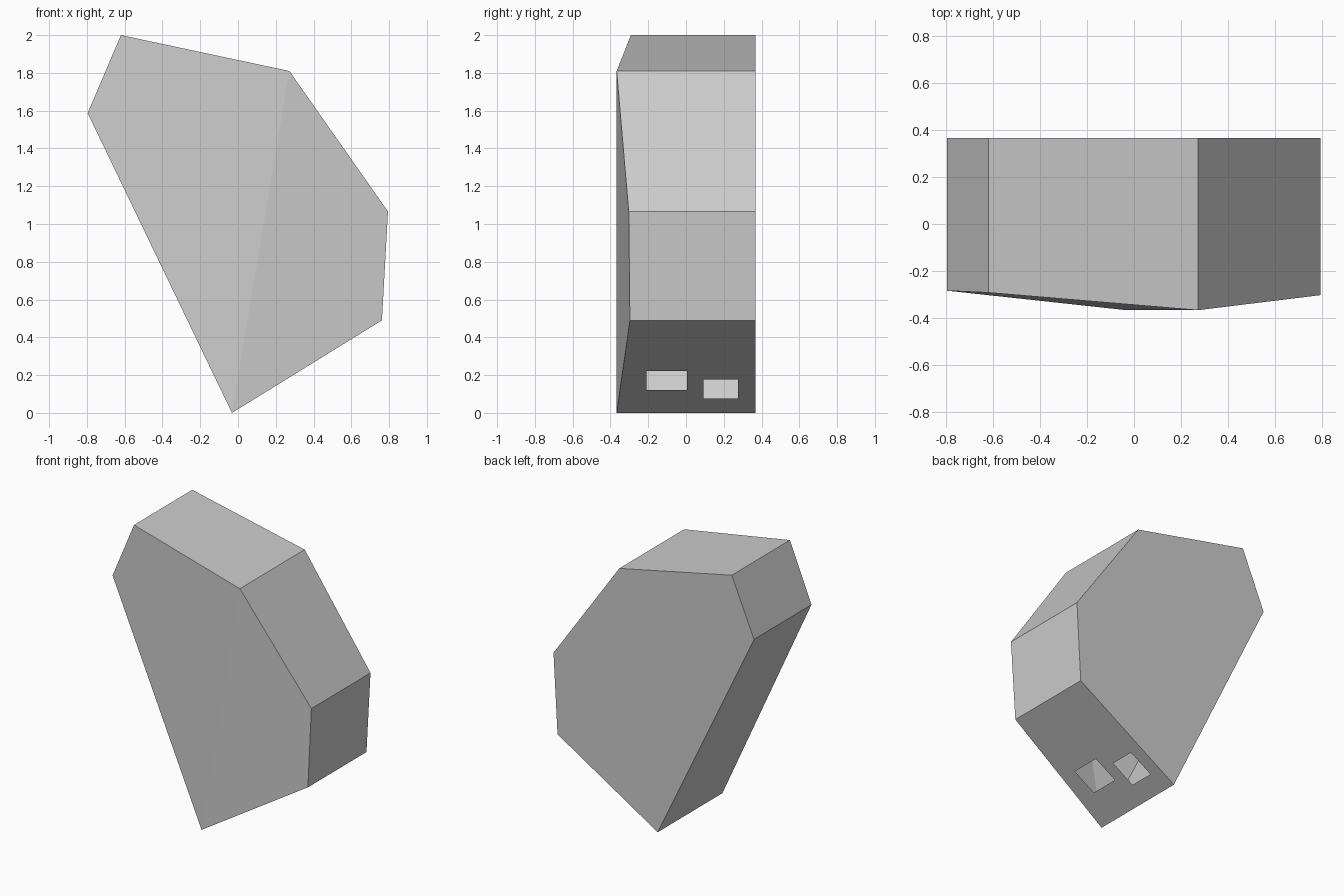
import bpy
import bmesh

cube = bpy.data.objects.get("Cube")
if cube:
    bpy.data.objects.remove(cube, do_unlink=True)

# Plain grey
grey = bpy.data.materials.new("light_grey")
grey.use_nodes = True
colour = (0.604, 0.604, 0.604, 1)
grey.diffuse_color = colour
grey.node_tree.nodes["Principled BSDF"].inputs["Base Color"].default_value = colour

BACK = 0.367
# Six-sided outline (x, front y, z), clockwise seen from the front
outline = [
    (-0.62, -0.292, 2.0),     # top left
    (0.272, -0.367, 1.81),    # top right
    (0.794, -0.303, 1.066),   # upper side
    (0.762, -0.297, 0.49),    # lower side
    (-0.032, -0.367, 0.0),    # foot
    (-0.796, -0.284, 1.587),  # left side
]
TOP_RIGHT, LOWER_SIDE, FOOT = 1, 3, 4

bm = bmesh.new()
front = [bm.verts.new(p) for p in outline]
back = [bm.verts.new((x, BACK, z)) for x, y, z in outline]

# Back, and a front folded slightly along the line from foot to top right
bm.faces.new(back)
bm.faces.new(front[TOP_RIGHT:FOOT + 1])
bm.faces.new(front[FOOT:] + front[:TOP_RIGHT + 1])

# Side walls
walls = []
for i in range(6):
    j = (i + 1) % 6
    walls.append(bm.faces.new((front[i], front[j], back[j], back[i])))
bmesh.ops.recalc_face_normals(bm, faces=bm.faces)

# Two windows in the sloping underside of the hollow shell (y0, y1, z0, z1)
windows = [(-0.21, 0.004, 0.122, 0.222), (0.092, 0.274, 0.075, 0.177)]
panel = [walls[LOWER_SIDE]]


def cut(faces, axis, value):
    """Split the faces along a plane and return all the pieces."""
    point, normal = [0, 0, 0], [0, 0, 0]
    point[axis], normal[axis] = value, 1
    geom = set(faces)
    for f in faces:
        geom.update(f.edges)
        geom.update(f.verts)
    result = bmesh.ops.bisect_plane(bm, geom=list(geom), dist=1e-5,
                                    plane_co=point, plane_no=normal)
    return [g for g in result["geom"] if isinstance(g, bmesh.types.BMFace)]


for y0, y1, z0, z1 in windows:
    for axis, value in ((1, y0), (1, y1), (2, z0), (2, z1)):
        panel = cut(panel, axis, value)


def in_window(face):
    c = face.calc_center_median()
    return any(y0 < c.y < y1 and z0 < c.z < z1 for y0, y1, z0, z1 in windows)


bmesh.ops.delete(bm, geom=[f for f in panel if in_window(f)], context="FACES")

mesh = bpy.data.meshes.new("faceted_shell")
bm.to_mesh(mesh)
bm.free()
mesh.materials.append(grey)
shell = bpy.data.objects.new("faceted_shell", mesh)
bpy.context.collection.objects.link(shell)
